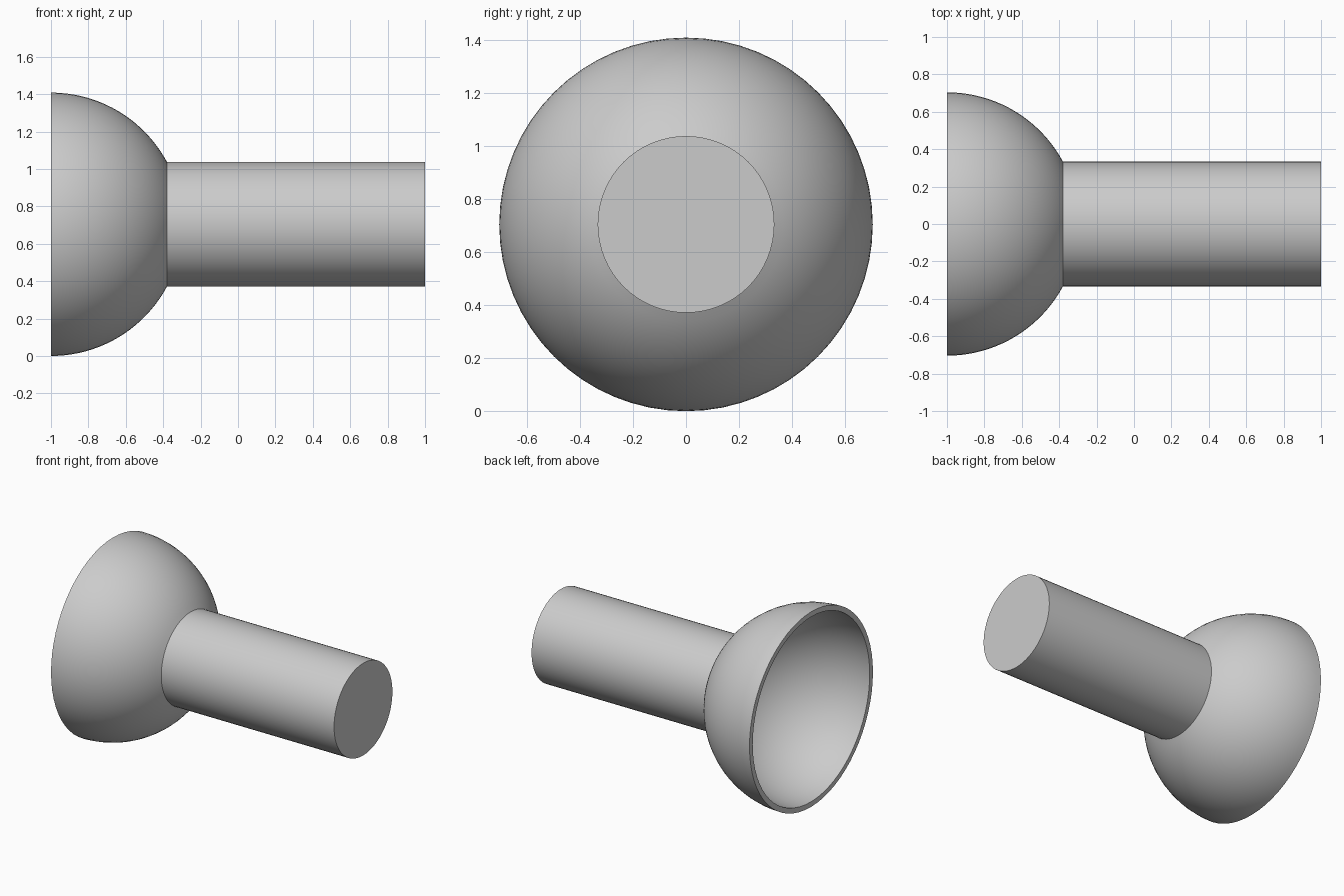
import bpy, bmesh, math
from mathutils import Matrix

cube = bpy.data.objects.get("Cube")
if cube:
    bpy.data.objects.remove(cube, do_unlink=True)

OUTER, INNER, SHAFT = 0.704, 0.667, 0.333   # radii
RIM_X, END_X = -1.0, 1.0
SEGMENTS, RINGS = 64, 20

grey = bpy.data.materials.new("light grey")
grey.use_nodes = True
colour = (0.6, 0.6, 0.6, 1)
grey.diffuse_color = colour
grey.node_tree.nodes["Principled BSDF"].inputs["Base Color"].default_value = colour


def arc(radius, start, end):
    """Points (x, r) on a circle about the rim centre, angles from the x axis."""
    steps = [start + (end - start) * i / RINGS for i in range(RINGS + 1)]
    return [(RIM_X + radius * math.cos(a), radius * math.sin(a)) for a in steps]


def lathe(name, profile):
    """Spin a profile of (x, r) points about the long axis."""
    bm = bmesh.new()
    verts = [bm.verts.new((x, 0, r)) for x, r in profile]
    edges = [bm.edges.new(pair) for pair in zip(verts, verts[1:])]
    bmesh.ops.spin(bm, geom=verts + edges, cent=(0, 0, 0), axis=(1, 0, 0),
                   angle=math.tau, steps=SEGMENTS, use_merge=True)
    bmesh.ops.remove_doubles(bm, verts=bm.verts, dist=1e-5)
    bmesh.ops.recalc_face_normals(bm, faces=bm.faces)
    bmesh.ops.transform(bm, verts=bm.verts, matrix=Matrix.Translation((0, 0, OUTER)))
    mesh = bpy.data.meshes.new(name)
    bm.to_mesh(mesh)
    bm.free()
    mesh.materials.append(grey)
    obj = bpy.data.objects.new(name, mesh)
    bpy.context.collection.objects.link(obj)
    bpy.ops.object.select_all(action='DESELECT')
    obj.select_set(True)
    bpy.context.view_layer.objects.active = obj
    bpy.ops.object.shade_smooth_by_angle(angle=math.radians(30))


# Bowl and shaft in one closed skin: inside, rim, outside, shaft, end cap
join = math.asin(SHAFT / OUTER)
inside = arc(INNER, 0, math.pi / 2)
outside = arc(OUTER, math.pi / 2, join)
lathe("bowl_with_shaft", inside + outside + [(END_X, SHAFT), (END_X, 0)])
